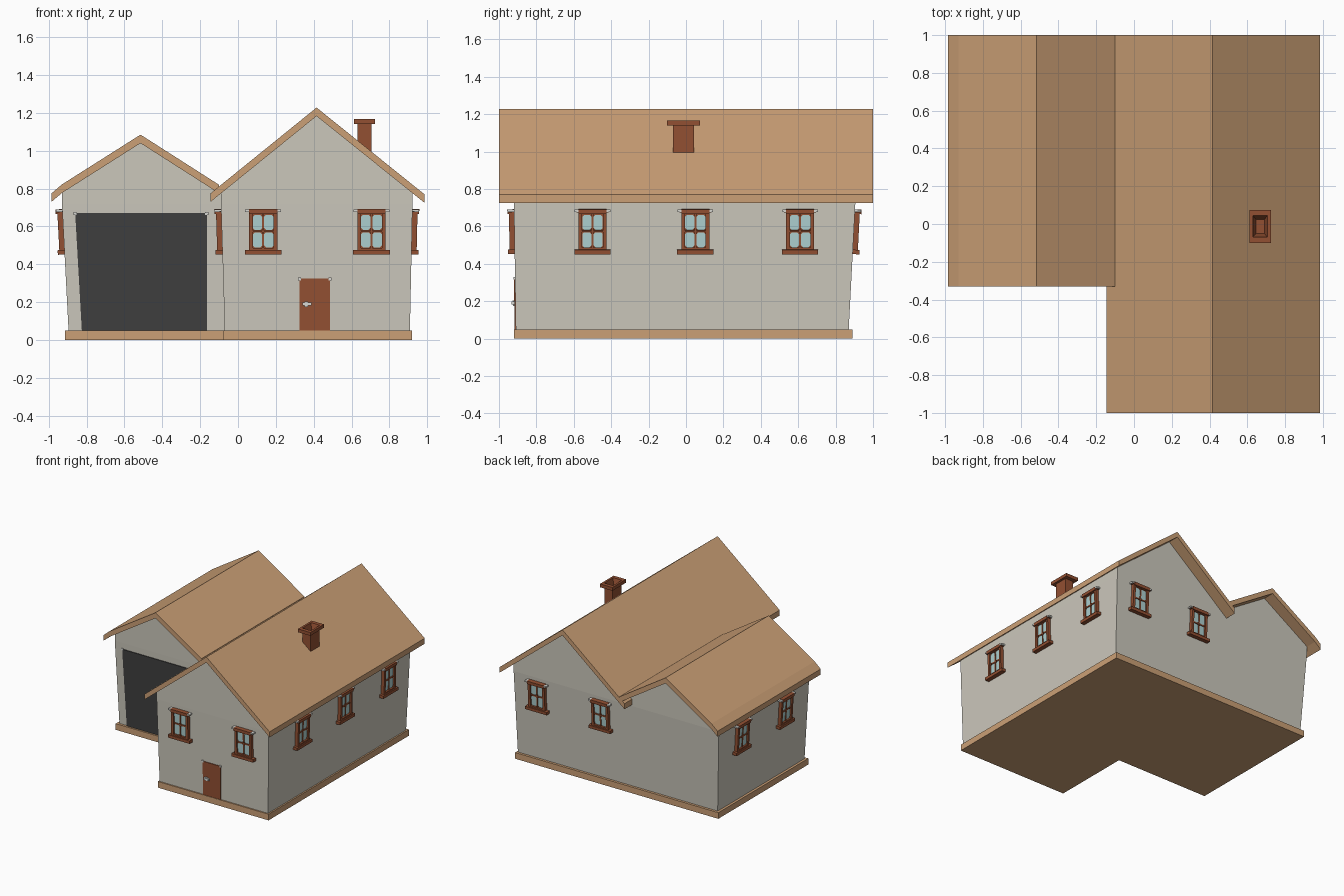
import bpy
import bmesh
from math import radians

cube = bpy.data.objects.get("Cube")
if cube:
    bpy.data.objects.remove(cube, do_unlink=True)


def material(name, rgb):
    m = bpy.data.materials.new(name)
    m.use_nodes = True
    m.diffuse_color = (*rgb, 1)
    bsdf = next(n for n in m.node_tree.nodes if n.type == 'BSDF_PRINCIPLED')
    bsdf.inputs["Base Color"].default_value = (*rgb, 1)
    return m


TAN = material("tan_roof", (0.60, 0.35, 0.18))
PLASTER = material("pale_plaster", (0.60, 0.575, 0.50))
BROWN = material("red_brown_wood", (0.29, 0.08, 0.032))
GLASS = material("pale_blue_glass", (0.42, 0.63, 0.63))
DARK = material("dark_grey_door", (0.05, 0.05, 0.05))
LIGHT = material("light_grey_trim", (0.70, 0.70, 0.66))


def box(x0, x1, y0, y1, z0, z1):
    """Two rings describing a box."""
    return [[(x0, y0, z), (x1, y0, z), (x1, y1, z), (x0, y1, z)] for z in (z0, z1)]


def extrude_y(outline, y0, y1):
    return [[(x, y, z) for x, z in outline] for y in (y0, y1)]


def build_mesh(name, parts):
    """Each part is (rings, material): rings are bridged and capped."""
    bm = bmesh.new()
    mats = []
    for rings, mat in parts:
        if mat not in mats:
            mats.append(mat)
        loops = [[bm.verts.new(p) for p in ring] for ring in rings]
        faces = [bm.faces.new(loops[0]), bm.faces.new(loops[-1])]
        n = len(loops[0])
        for a, b in zip(loops, loops[1:]):
            for i in range(n):
                j = (i + 1) % n
                faces.append(bm.faces.new((a[i], a[j], b[j], b[i])))
        for f in faces:
            f.material_index = mats.index(mat)
    bmesh.ops.recalc_face_normals(bm, faces=bm.faces)
    mesh = bpy.data.meshes.new(name)
    bm.to_mesh(mesh)
    bm.free()
    for m in mats:
        mesh.materials.append(m)
    return mesh


def place(name, mesh, loc=(0, 0, 0), turn=0, lean=0):
    ob = bpy.data.objects.new(name, mesh)
    ob.location = loc
    ob.rotation_euler = (lean, 0, radians(turn))
    bpy.context.collection.objects.link(ob)
    return ob


def solid(name, rings, mat):
    return place(name, build_mesh(name, [(rings, mat)]))


# L-shaped foundation slab
plan = [(-0.915, -0.27), (-0.08, -0.27), (-0.08, -0.92),
        (0.92, -0.92), (0.92, 0.89), (-0.915, 0.89)]
solid("foundation", [[(x, y, z) for x, y in plan] for z in (0, 0.05)], TAN)


# Walls: flared lower storey plus upright gable
def walls(name, bottom, top, ridge_x, ridge_z, eave_z):
    lower = [box(*bottom, 0.05, 0.05)[0], box(*top, 0.72, 0.72)[0]]
    x0, x1, y0, y1 = top
    gable = [(x0, 0.72), (x1, 0.72), (x1, eave_z), (ridge_x, ridge_z), (x0, eave_z)]
    mesh = build_mesh(name, [(lower, PLASTER), (extrude_y(gable, y0, y1), PLASTER)])
    place(name, mesh)


walls("house_walls", (-0.07, 0.908, -0.91, 0.87), (-0.09, 0.922, -0.92, 0.905),
      0.415, 1.19, 0.78)
walls("garage_walls", (-0.895, -0.07, -0.25, 0.87), (-0.93, -0.09, -0.26, 0.905),
      -0.515, 1.045, 0.78)


# Gabled roofs: the outline is the top line, doubled downwards by the thickness
def roof(name, line, y0, y1, thick=0.045):
    under = [(x, z - thick) for x, z in reversed(line)]
    solid(name, extrude_y(line + under, y0, y1), TAN)


roof("house_roof", [(-0.145, 0.775), (0.415, 1.228), (0.985, 0.77)], -1, 1)
roof("garage_roof", [(-0.985, 0.775), (-0.93, 0.822), (-0.515, 1.085), (-0.10, 0.82)],
     -0.33, 1)


# Hollow chimney with a projecting cap
def rectangle(hx, hy, z):
    return [(0.668 + sx * hx, -0.013 + sy * hy, z)
            for sx, sy in ((-1, -1), (1, -1), (1, 1), (-1, 1))]


solid("chimney", [rectangle(0.037, 0.057, 0.93), rectangle(0.037, 0.057, 1.14),
                  rectangle(0.056, 0.088, 1.14), rectangle(0.056, 0.088, 1.167),
                  rectangle(0.039, 0.057, 1.167), rectangle(0.022, 0.038, 1.10)], BROWN)

# Window, facing -y around its own centre: frame, sill, lintel and four panes
parts = [(box(-0.07, 0.07, -0.010, 0.01, -0.10, 0.10), BROWN)]
for s in (-1, 1):
    a, b = sorted((s * 0.055, s * 0.075))
    parts.append((box(a, b, -0.027, 0.01, -0.10, 0.105), BROWN))
    parts.append((box(a + s * 0.02, b + s * 0.02, -0.034, 0.0, 0.106, 0.118), LIGHT))
parts += [(box(-0.075, 0.075, -0.036, 0.01, 0.095, 0.12), BROWN),
          (box(-0.085, 0.085, -0.033, 0.0, 0.104, 0.117), BROWN),
          (box(-0.075, 0.075, -0.027, 0.01, -0.10, -0.085), BROWN),
          (box(-0.097, 0.097, -0.036, 0.01, -0.12, -0.096), BROWN),
          (box(-0.005, 0.005, -0.02, 0.0, -0.09, 0.1), BROWN),
          (box(-0.06, 0.06, -0.02, 0.0, -0.002, 0.008), BROWN)]
w, h, c = 0.0245, 0.040, 0.010
pane = [(-w, c - h), (c - w, -h), (w - c, -h), (w, c - h),
        (w, h - c), (w - c, h), (c - w, h), (-w, h - c)]
for px in (-0.03, 0.03):
    for pz in (-0.043, 0.050):
        outline = [(x + px, z + pz) for x, z in pane]
        parts.append((extrude_y(outline, -0.015, -0.009), GLASS))
window = build_mesh("window", parts)

WZ = 0.572
for x, label in ((0.133, "left_pair_a"), (0.705, "left_pair_b")):
    place("front_window_" + label[-1], window, (x, -0.918, WZ), 0, 0.015)
    place("back_window_" + label[-1], window, (x, 0.897, WZ), 180, 0.052)
for i, y in enumerate((-0.50, 0.05, 0.61)):
    place(f"house_side_window_{i}", window, (0.919, y, WZ), 90, 0.022)
    if i:
        place(f"garage_side_window_{i}", window, (-0.922, y, WZ), -90, 0.052)
    else:
        place("house_inner_window", window, (-0.086, y, WZ), -90, 0.03)


# Doors: thin plates with small pale corner blocks
def door(name, loc, outline, mat, extra=()):
    items = [(extrude_y(outline, -0.006, 0.003), mat), *extra]
    for x, z in outline[2:]:
        items.append((box(x - 0.008, x + 0.008, -0.008, 0, z - 0.008, z + 0.006), LIGHT))
    place(name, build_mesh(name, items), loc, 0, 0.015)


knob = [(box(-0.065, -0.018, -0.02, 0, 0.132, 0.148), LIGHT),
        (box(-0.055, -0.035, -0.014, 0, 0.126, 0.154), LIGHT)]
door("front_door", (0.405, -0.91, 0.05),
     [(-0.08, 0), (0.08, 0), (0.08, 0.274), (-0.08, 0.274)], BROWN, knob)
door("garage_door", (-0.5, -0.25, 0.05),
     [(-0.325, 0), (0.335, 0), (0.335, 0.62), (-0.36, 0.62)], DARK)
